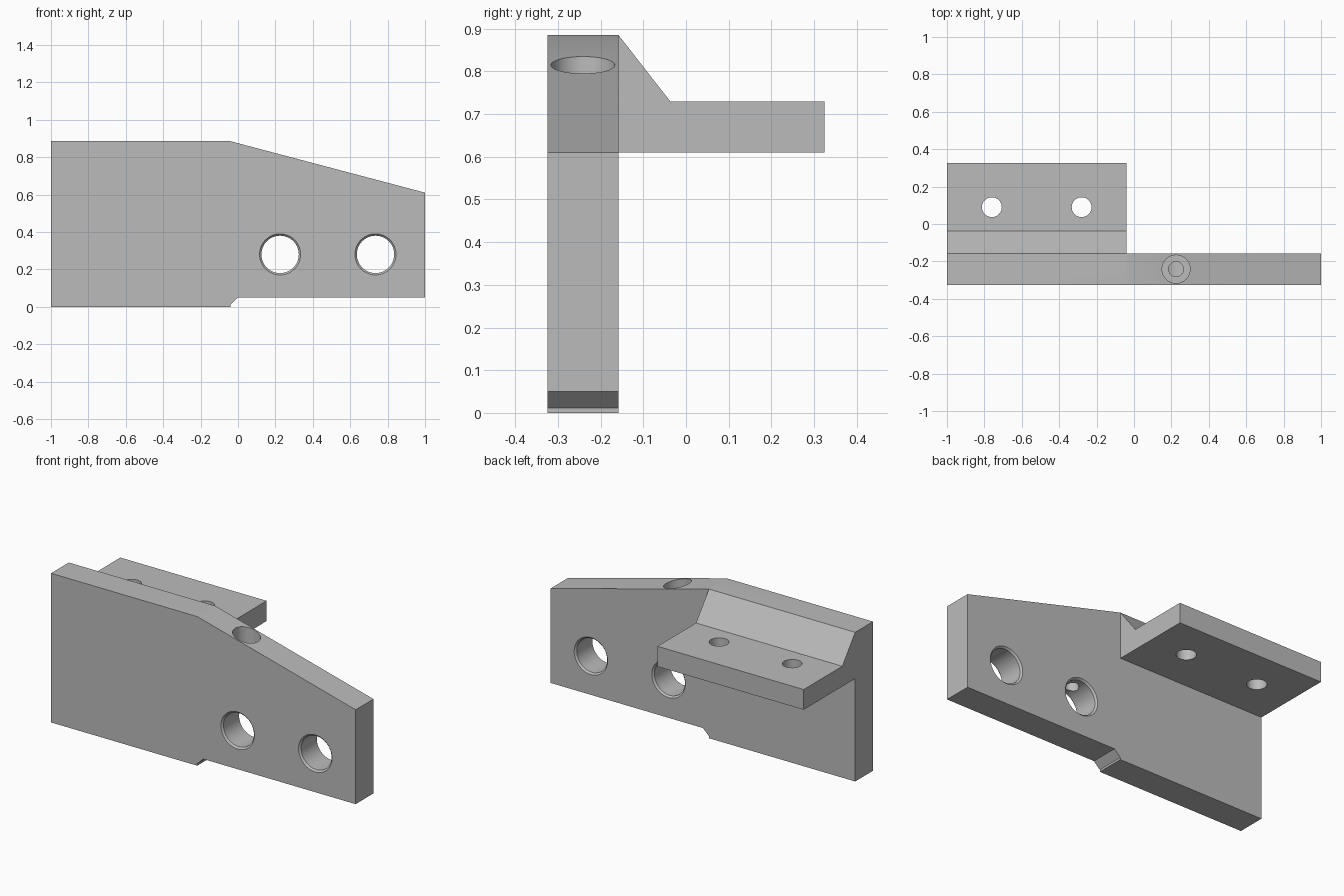
import bpy
import bmesh
from math import pi
from mathutils import Matrix, Vector

if "Cube" in bpy.data.objects:
    bpy.data.objects.remove(bpy.data.objects["Cube"])

steel = bpy.data.materials.new("plain_grey")
steel.use_nodes = True
GREY = (0.5, 0.5, 0.5, 1)
steel.diffuse_color = GREY
steel.node_tree.nodes["Principled BSDF"].inputs["Base Color"].default_value = GREY

FRONT, BACK = -0.325, -0.158
STEP_X = -0.04


def make_object(name, bm):
    bmesh.ops.recalc_face_normals(bm, faces=bm.faces)
    mesh = bpy.data.meshes.new(name)
    bm.to_mesh(mesh)
    bm.free()
    mesh.materials.append(steel)
    obj = bpy.data.objects.new(name, mesh)
    bpy.context.collection.objects.link(obj)
    return obj


def extrude_profile(name, points, direction):
    bm = bmesh.new()
    face = bm.faces.new([bm.verts.new(p) for p in points])
    result = bmesh.ops.extrude_face_region(bm, geom=[face], use_keep_orig=True)
    verts = [v for v in result["geom"] if isinstance(v, bmesh.types.BMVert)]
    bmesh.ops.translate(bm, verts=verts, vec=Vector(direction))
    return make_object(name, bm)


def turned_cutter(name, sections, matrix):
    """Round cutter built from (radius, height) sections along its axis."""
    bm = bmesh.new()
    rings = []
    for radius, height in sections:
        ring = bmesh.ops.create_circle(bm, segments=48, radius=radius,
                                       matrix=matrix @ Matrix.Translation((0, 0, height)))
        rings.append(ring["verts"])
    for low, high in zip(rings, rings[1:]):
        for i in range(len(low)):
            j = (i + 1) % len(low)
            bm.faces.new((low[i], low[j], high[j], high[i]))
    bm.faces.new(rings[0])
    bm.faces.new(rings[-1])
    return make_object(name, bm)


def combine(target, tool, operation):
    mod = target.modifiers.new(tool.name, "BOOLEAN")
    mod.object, mod.operation, mod.solver = tool, operation, "EXACT"
    bpy.context.view_layer.objects.active = target
    bpy.ops.object.modifier_apply(modifier=mod.name)
    bpy.data.objects.remove(tool)


# Upright plate with sloping top and stepped underside
outline = [(-1, 0), (STEP_X, 0), (STEP_X, 0.012), (0, 0.05),
           (1, 0.05), (1, 0.61), (STEP_X, 0.885), (-1, 0.885)]
bracket = extrude_profile("bracket_plate", [(x, FRONT, z) for x, z in outline],
                          (0, BACK - FRONT, 0))

# Rear shelf with its sloping brace, rooted inside the plate
section = [(-0.22, 0.61), (0.325, 0.61), (0.325, 0.73), (-0.037, 0.73),
           (BACK, 0.885), (-0.22, 0.885)]
shelf = extrude_profile("rear_shelf", [(-1, y, z) for y, z in section],
                        (1 + STEP_X, 0, 0))
combine(bracket, shelf, "UNION")

# Chamfered cross holes through the plate
mid_y = (FRONT + BACK) / 2
half = (BACK - FRONT) / 2
bore = [(0.12, -half - 0.01), (0.1, -half + 0.01), (0.1, half - 0.01), (0.12, half + 0.01)]
for x in (0.225, 0.735):
    place = Matrix.Translation((x, mid_y, 0.28)) @ Matrix.Rotation(pi / 2, 4, "X")
    combine(bracket, turned_cutter("cross_hole", bore, place), "DIFFERENCE")

# Counterbored screw hole from the sloping top into the first cross hole
screw = [(0.04, 0.28), (0.04, 0.6), (0.075, 0.6), (0.075, 1)]
combine(bracket, turned_cutter("screw_hole", screw, Matrix.Translation((0.225, mid_y, 0))),
        "DIFFERENCE")

# Mounting holes through the shelf
for x in (-0.76, -0.28):
    combine(bracket, turned_cutter("mounting_hole", [(0.053, 0.5), (0.053, 0.8)],
                                   Matrix.Translation((x, 0.09, 0))), "DIFFERENCE")

# Smooth bores, sharp edges
bpy.ops.object.select_all(action="DESELECT")
bracket.select_set(True)
bpy.context.view_layer.objects.active = bracket
bpy.ops.object.shade_smooth_by_angle(angle=pi / 7)
